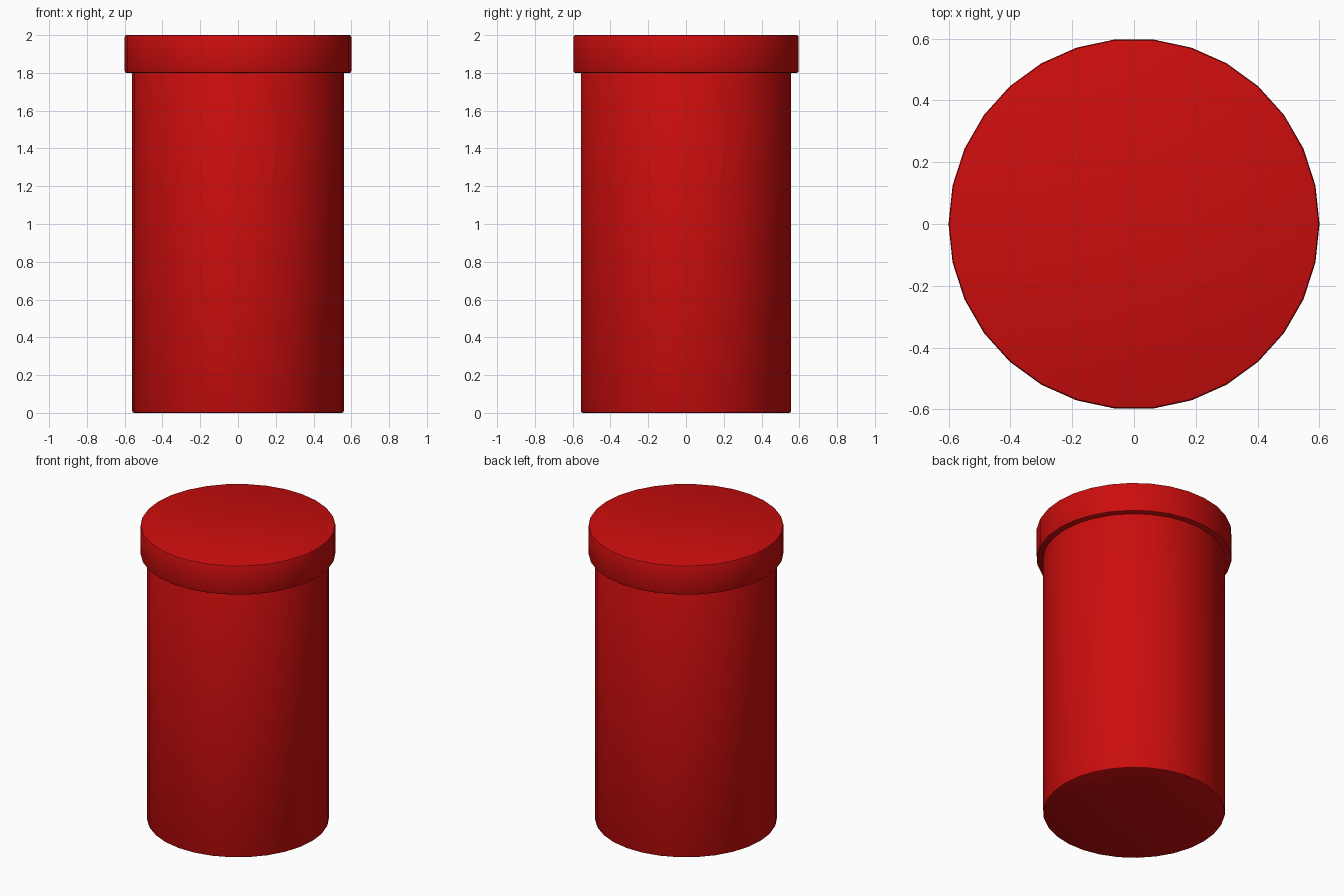
import bpy
import math

if "Cube" in bpy.data.objects:
    bpy.data.objects.remove(bpy.data.objects["Cube"])

SIDES = 30

red = bpy.data.materials.new("red")
red.diffuse_color = (0.6, 0.004, 0.004, 1)
red.use_nodes = True
red.node_tree.nodes["Principled BSDF"].inputs["Base Color"].default_value = red.diffuse_color


def drum(name, radius, z0, z1, bevel=0.01):
    """Closed 30-sided drum with a corner pointing along +x."""
    ring = [(radius * math.cos(2 * math.pi * i / SIDES),
             radius * math.sin(2 * math.pi * i / SIDES)) for i in range(SIDES)]
    verts = [(x, y, z) for z in (z0, z1) for x, y in ring]
    faces = [(i, (i + 1) % SIDES, (i + 1) % SIDES + SIDES, i + SIDES)
             for i in range(SIDES)]
    faces += [tuple(reversed(range(SIDES))), tuple(range(SIDES, 2 * SIDES))]
    mesh = bpy.data.meshes.new(name)
    mesh.from_pydata(verts, [], faces)
    mesh.materials.append(red)
    ob = bpy.data.objects.new(name, mesh)
    bpy.context.collection.objects.link(ob)

    # Slightly softened rims
    mod = ob.modifiers.new("rim_bevel", 'BEVEL')
    mod.width = bevel
    mod.segments = 2
    mod.limit_method = 'ANGLE'
    mod.angle_limit = math.radians(45)

    bpy.ops.object.select_all(action='DESELECT')
    ob.select_set(True)
    bpy.context.view_layer.objects.active = ob
    bpy.ops.object.modifier_apply(modifier=mod.name)
    bpy.ops.object.shade_smooth_by_angle(angle=math.radians(35))
    return ob


# Canister body, and the wider lid on top
drum("body", 0.56, 0.0, 1.81)
drum("lid", 0.60, 1.80, 2.0)
